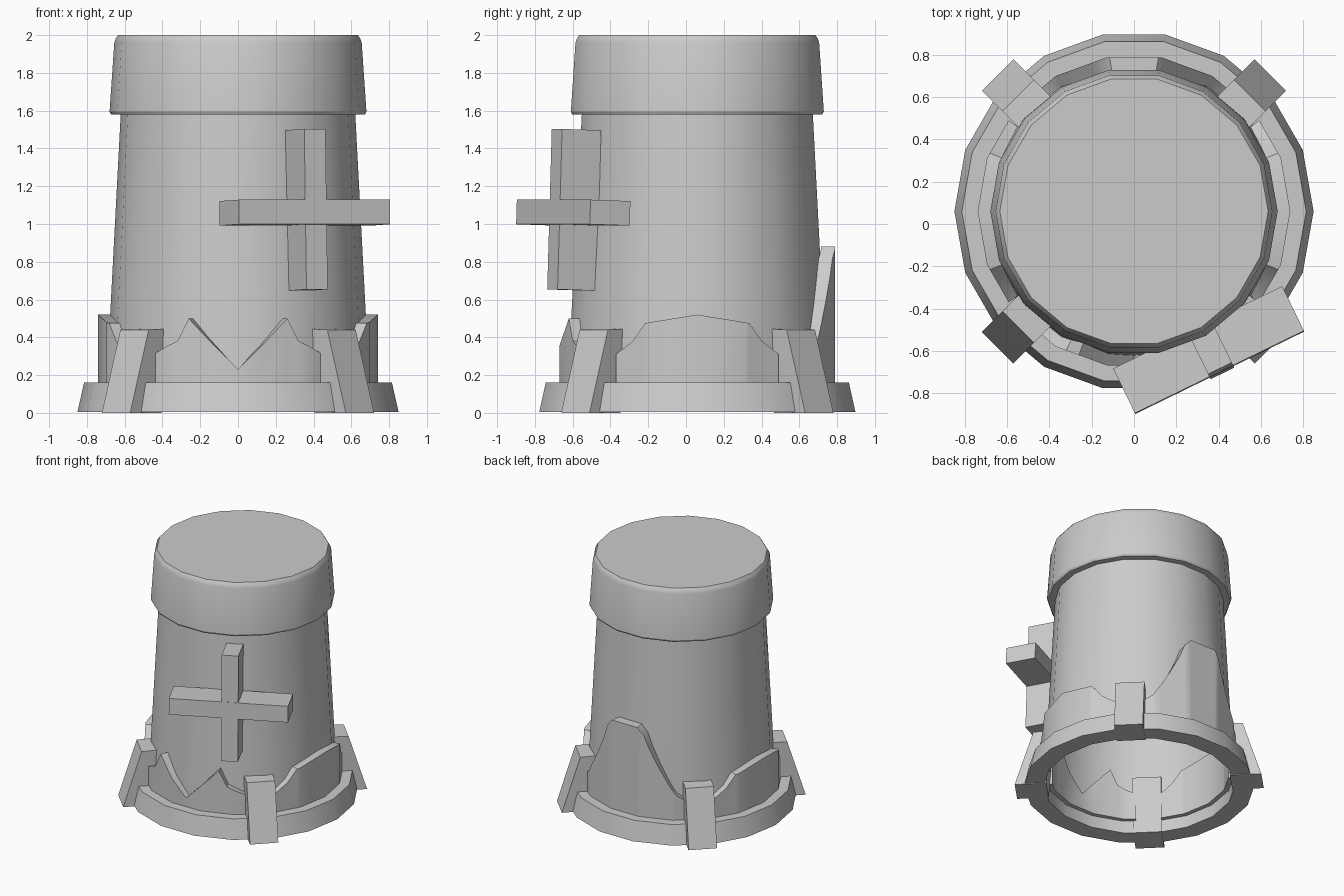
import bpy, bmesh
from math import sin, cos, radians, pi
from mathutils import Matrix, Vector

if "Cube" in bpy.data.objects:
    bpy.data.objects.remove(bpy.data.objects["Cube"])

SIDES = 18
CY = 0.06          # the tower axis sits slightly behind the origin


def finish(name, bm, smooth=True):
    bmesh.ops.recalc_face_normals(bm, faces=bm.faces)
    mesh = bpy.data.meshes.new(name)
    bm.to_mesh(mesh)
    bm.free()
    ob = bpy.data.objects.new(name, mesh)
    bpy.context.collection.objects.link(ob)
    if smooth:
        bpy.ops.object.select_all(action='DESELECT')
        ob.select_set(True)
        bpy.context.view_layer.objects.active = ob
        bpy.ops.object.shade_smooth_by_angle(angle=radians(30))
    return ob


def lathe(name, profile, closed=False, cap_end=False):
    """Revolve (radius, z) points around the tower axis."""
    bm = bmesh.new()
    rings = []
    for r, z in profile:
        rings.append([bm.verts.new((r * cos(2 * pi * i / SIDES),
                                    CY + r * sin(2 * pi * i / SIDES), z))
                      for i in range(SIDES)])
    pairs = list(zip(rings, rings[1:]))
    if closed:
        pairs.append((rings[-1], rings[0]))
    for a, b in pairs:
        for i in range(SIDES):
            j = (i + 1) % SIDES
            bm.faces.new((a[i], a[j], b[j], b[i]))
    if cap_end:
        bm.faces.new(rings[-1])
    return finish(name, bm)


def panel(name, centre, profile, r_in=0.665, r_out=0.74, z0=0.1):
    """Curved wall panel; profile is (degrees from centre, top height)."""
    lo, hi = profile[0][0], profile[-1][0]
    angles = {float(a) for a, z in profile}
    angles |= {float(k - centre) for k in range(-360, 720, 20)
               if lo < k - centre < hi}

    def top(a):
        for (a0, h0), (a1, h1) in zip(profile, profile[1:]):
            if a0 <= a <= a1:
                return h0 + (h1 - h0) * (a - a0) / (a1 - a0)

    bm = bmesh.new()
    columns = []
    for a in sorted(angles):
        ang = a + centre
        flat = cos(radians(10)) / cos(radians(ang % 20 - 10))
        col = []
        for r, z in ((r_in, z0), (r_out, z0), (r_out, top(a)), (r_in, top(a))):
            col.append(bm.verts.new((r * flat * cos(radians(ang)),
                                     CY + r * flat * sin(radians(ang)), z)))
        columns.append(col)
    for a, b in zip(columns, columns[1:]):
        for i in range(4):
            j = (i + 1) % 4
            bm.faces.new((a[i], a[j], b[j], b[i]))
    bm.faces.new(columns[0])
    bm.faces.new(columns[-1])
    return finish(name, bm)


def mirrored(half):
    return [(-a, z) for a, z in reversed(half) if a > 0] + half


def box(bm, size, matrix):
    bmesh.ops.create_cube(bm, size=1, matrix=matrix @ Matrix.Diagonal((*size, 1)))


# Tapered hollow body, wide lid and base ring
lathe("body", [(0.70, 0.08), (0.62, 1.6)])
lathe("lid", [(0.60, 1.58), (0.672, 1.58), (0.68, 1.595), (0.655, 1.96),
              (0.648, 1.98), (0.635, 2.0)], cap_end=True)
lathe("base_ring", [(0.705, 0.005), (0.85, 0.005), (0.815, 0.16), (0.70, 0.16)],
      closed=True)

# Wall panels with a different top outline on each side
arch = mirrored([(0, 0.52), (22, 0.475), (28, 0.38), (36, 0.31)])
peaks = mirrored([(0, 0.23), (21, 0.50), (26, 0.38), (38, 0.31)])
hump = mirrored([(0, 0.88), (9, 0.88), (13, 0.82), (16, 0.72), (22, 0.57),
                 (27, 0.46), (32, 0.36), (38, 0.31)])
panel("right_panel", 0, arch)
panel("back_panel", 90, hump)
panel("left_panel", 180, arch)
panel("front_panel", 270, peaks)

# Four leaning corner posts
for n, ang in enumerate((45, 135, 225, 315)):
    bm = bmesh.new()
    rot = Matrix.Translation((0, CY, 0)) @ Matrix.Rotation(radians(ang), 4, 'Z')
    sides = []
    for y in (-0.106, 0.106):
        sides.append([bm.verts.new(rot @ Vector((r, y, z))) for r, z in
                      ((0.68, 0), (0.913, 0), (0.775, 0.44), (0.64, 0.445))])
    a, b = sides
    for i in range(4):
        j = (i + 1) % 4
        bm.faces.new((a[i], a[j], b[j], b[i]))
    bm.faces.new(a)
    bm.faces.new(b)
    finish(f"corner_post_{n + 1}", bm, smooth=False)

# Cross of two bars fixed to the front right of the body
place = (Matrix.Translation((0, CY, 1.07)) @ Matrix.Rotation(radians(26), 4, 'Z')
         @ Matrix.Translation((0.04, -0.745, 0)) @ Matrix.Rotation(radians(-1.8), 4, 'X'))
bm = bmesh.new()
box(bm, (0.125, 0.23, 0.85), place @ Matrix.Translation((0, 0, 0.005)))
finish("cross_upright", bm, smooth=False)
bm = bmesh.new()
box(bm, (0.89, 0.235, 0.13), place @ Matrix.Translation((-0.01, 0, -0.01)))
finish("cross_bar", bm, smooth=False)
